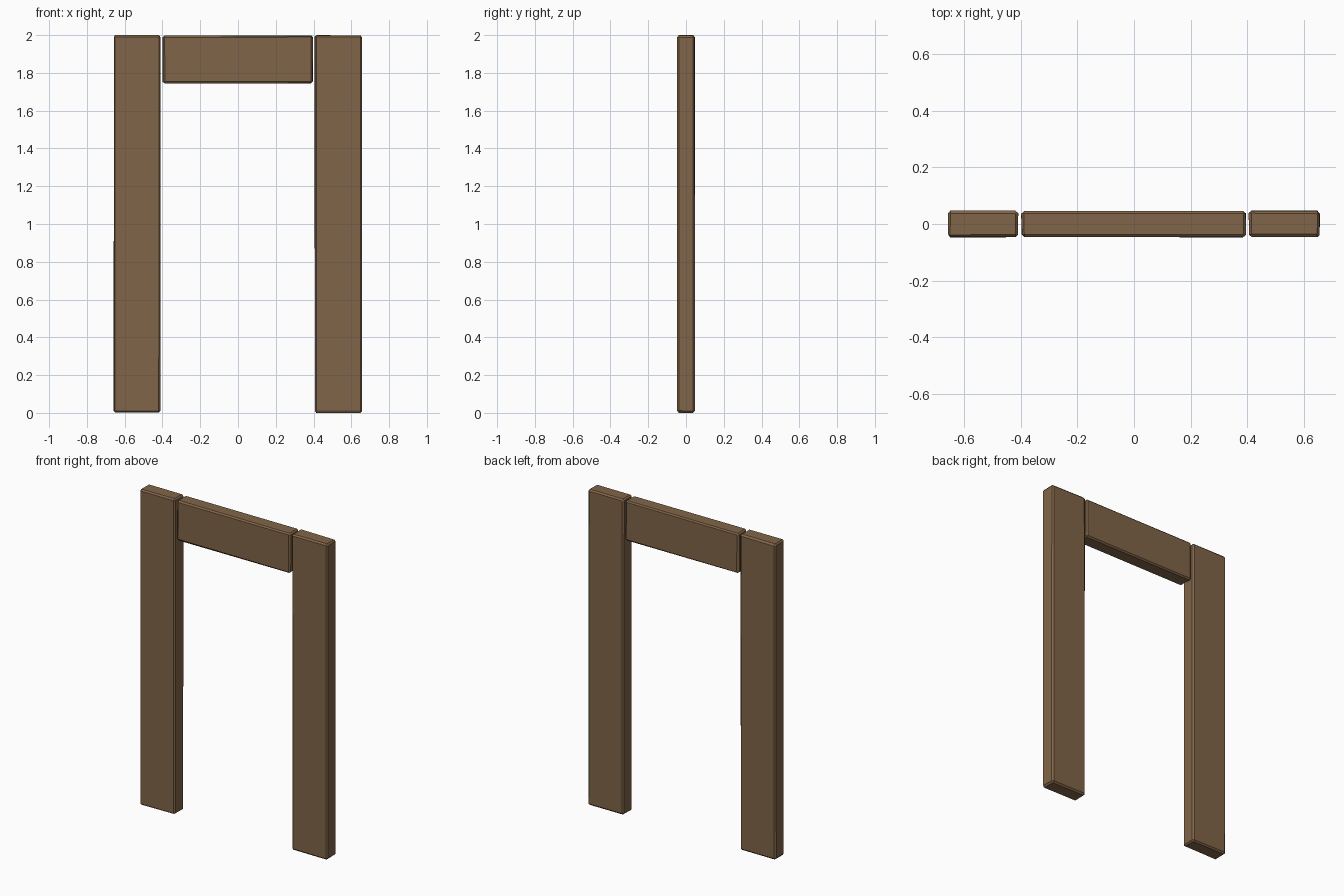
import bpy, bmesh, random
from mathutils import Vector

if "Cube" in bpy.data.objects:
    bpy.data.objects.remove(bpy.data.objects["Cube"])

random.seed(4)
wood = bpy.data.materials.new("wood")
wood.diffuse_color = (0.22, 0.13, 0.065, 1)
wood.use_nodes = True
wood.node_tree.nodes["Principled BSDF"].inputs["Base Color"].default_value = wood.diffuse_color


def plank(name, x0, x1, z0, z1, half_depth=0.048, chamfer=0.009):
    """Rough-hewn timber: chamfered box with slightly uneven edges."""
    lo, hi = Vector((x0, -half_depth, z0)), Vector((x1, half_depth, z1))
    mid = (lo + hi) / 2
    bm = bmesh.new()
    bmesh.ops.create_cube(bm, size=1)
    for v in bm.verts:
        v.co = Vector(mid[i] + v.co[i] * (hi - lo)[i] for i in range(3))
    bmesh.ops.bevel(bm, geom=bm.edges[:], offset=chamfer, segments=1,
                    affect='EDGES', profile=0.5)
    # nudge corners inward a little for the hand-cut look
    for v in bm.verts:
        for i in range(3):
            step = random.uniform(0, 0.003)
            v.co[i] += step if v.co[i] < mid[i] else -step
    bmesh.ops.recalc_face_normals(bm, faces=bm.faces[:])
    mesh = bpy.data.meshes.new(name)
    bm.to_mesh(mesh)
    bm.free()
    mesh.materials.append(wood)
    obj = bpy.data.objects.new(name, mesh)
    bpy.context.collection.objects.link(obj)
    return obj


# Upright posts
plank("left_post", -0.66, -0.409, 0, 2.0)
plank("right_post", 0.405, 0.658, 0, 2.0)

# Lintel between the posts, with a narrow gap at each end
plank("lintel", -0.399, 0.397, 1.743, 1.998)
